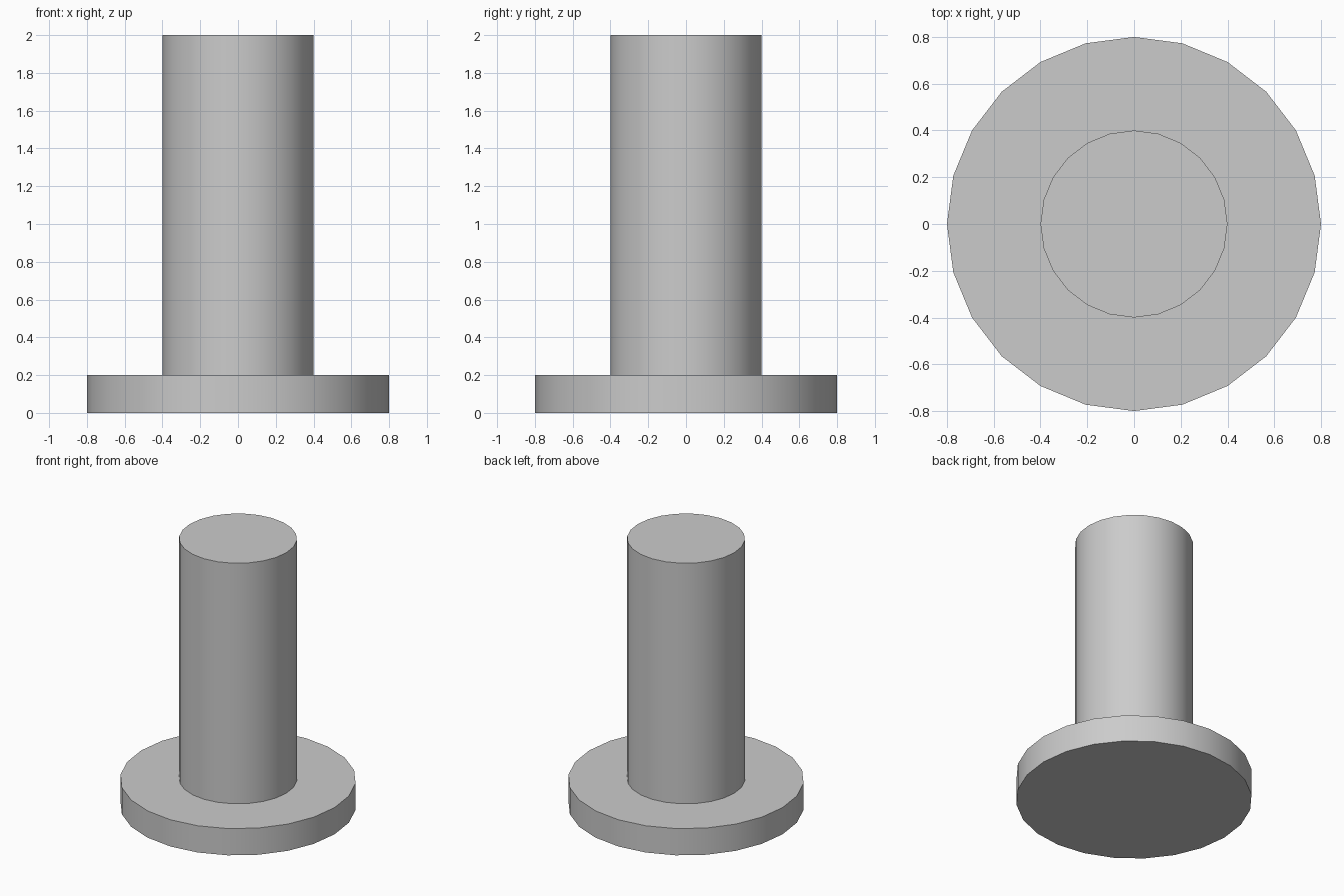
import bpy
import math

if "Cube" in bpy.data.objects:
    bpy.data.objects.remove(bpy.data.objects["Cube"])


def disc(name, radius, z0, z1):
    # 24-sided solid cylinder between two heights, corners on the x and y axes
    bpy.ops.mesh.primitive_cylinder_add(
        vertices=24, radius=radius, depth=z1 - z0, location=(0, 0, (z0 + z1) / 2))
    obj = bpy.context.object
    obj.name = name
    bpy.ops.object.shade_smooth_by_angle(angle=math.radians(30))
    return obj


# Wide flat base
disc("base_flange", 0.8, 0.0, 0.2)

# Upright post standing on the base
disc("post", 0.4, 0.2, 2.0)
